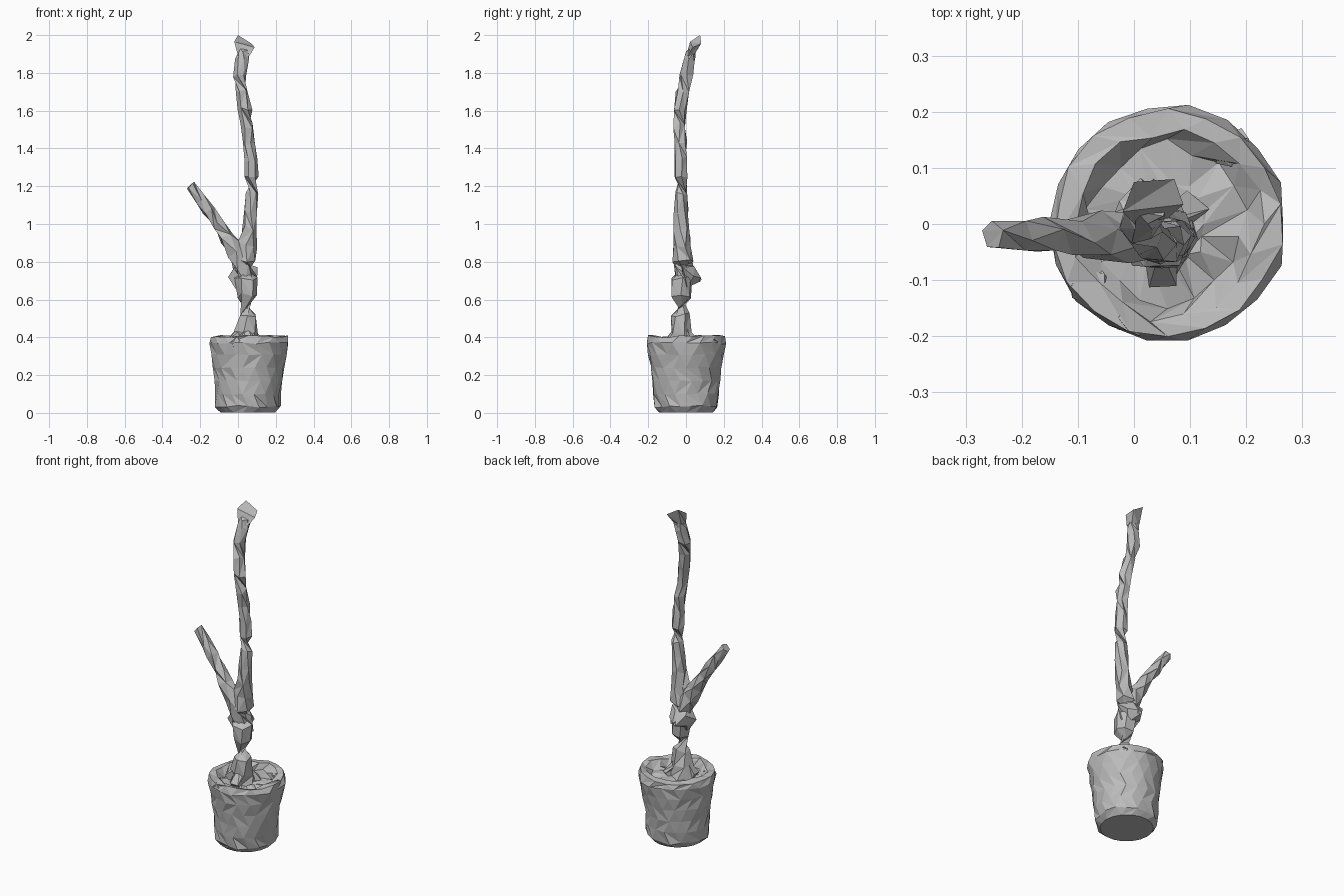
import bpy
import bmesh
import math
import random
from mathutils import Vector

random.seed(4)
cube = bpy.data.objects.get("Cube")
if cube:
    bpy.data.objects.remove(cube, do_unlink=True)

grey = bpy.data.materials.new("plain grey")
grey.use_nodes = True
COLOUR = (0.5, 0.5, 0.5, 1)
grey.diffuse_color = COLOUR
grey.node_tree.nodes["Principled BSDF"].inputs["Base Color"].default_value = COLOUR


def loft(name, rings, caps=True):
    """Skin a list of equal point rings with randomly split triangles."""
    bm = bmesh.new()
    loops = [[bm.verts.new(p) for p in ring] for ring in rings]
    n = len(loops[0])
    for low, high in zip(loops, loops[1:]):
        for i in range(n):
            j = (i + 1) % n
            a, b, c, d = low[i], low[j], high[j], high[i]
            if random.random() < 0.5:
                bm.faces.new((a, b, c))
                bm.faces.new((a, c, d))
            else:
                bm.faces.new((a, b, d))
                bm.faces.new((b, c, d))
    if caps:
        bm.faces.new(loops[0][::-1])
        bm.faces.new(loops[-1])
    bmesh.ops.triangulate(bm, faces=[f for f in bm.faces if len(f.verts) > 3])
    bmesh.ops.recalc_face_normals(bm, faces=bm.faces)
    mesh = bpy.data.meshes.new(name)
    bm.to_mesh(mesh)
    bm.free()
    mesh.materials.append(grey)
    obj = bpy.data.objects.new(name, mesh)
    bpy.context.collection.objects.link(obj)
    return obj


def limb(name, path, sides, rough):
    """Faceted stem along (x, y, z, radius) stations."""
    centres = [Vector(p[:3]) for p in path]
    rings = []
    for k, (centre, station) in enumerate(zip(centres, path)):
        along = centres[min(k + 1, len(path) - 1)] - centres[max(k - 1, 0)]
        turn = along.normalized().to_track_quat("Z", "Y")
        ring = []
        for i in range(sides):
            a = math.tau * (i + 0.5 * (k % 2)) / sides
            r = station[3] * random.uniform(1 - rough, 1 + rough)
            lift = random.uniform(-0.015, 0.015)
            ring.append(centre + turn @ Vector((r * math.cos(a), r * math.sin(a), lift)))
        rings.append(ring)
    return loft(name, rings)


# Pot with thick uneven rim and sunken soil: radius, height, roughness
profile = [(0.145, 0.003, 0.0), (0.17, 0.035, 0.008), (0.175, 0.10, 0.003),
           (0.18, 0.17, 0.003), (0.188, 0.24, 0.003), (0.199, 0.31, 0.004),
           (0.211, 0.37, 0.006), (0.202, 0.405, 0.007), (0.165, 0.402, 0.012),
           (0.14, 0.365, 0.012), (0.07, 0.37, 0.01)]
SIDES = 18
pot_rings = []
for k, (radius, z, rough) in enumerate(profile):
    ring = []
    for i in range(SIDES):
        a = math.tau * (i + 0.5 * (k % 2)) / SIDES
        r = radius + random.uniform(-rough, rough)
        h = max(0, z + random.uniform(-rough, rough))
        ring.append((0.052 + 0.02 * z + r * math.cos(a), r * math.sin(a), h))
    pot_rings.append(ring)
loft("pot_with_soil", pot_rings)

# Main trunk, flared at the soil
trunk = [(0.04, -0.02, 0.36, 0.085), (0.045, -0.025, 0.43, 0.06),
         (0.05, -0.03, 0.52, 0.05), (0.05, -0.025, 0.62, 0.052),
         (0.045, -0.02, 0.71, 0.056), (0.04, -0.02, 0.80, 0.058),
         (0.05, -0.022, 0.89, 0.05), (0.065, -0.025, 0.98, 0.039),
         (0.068, -0.025, 1.07, 0.038), (0.072, -0.025, 1.16, 0.036),
         (0.07, -0.027, 1.25, 0.037), (0.065, -0.03, 1.34, 0.034),
         (0.058, -0.03, 1.43, 0.034), (0.048, -0.035, 1.52, 0.036),
         (0.036, -0.033, 1.61, 0.036), (0.022, -0.018, 1.70, 0.034),
         (0.01, 0.0, 1.79, 0.038), (0.018, 0.014, 1.86, 0.034),
         (0.03, 0.028, 1.91, 0.03)]
limb("trunk", trunk, 6, 0.15)

# Slanted broken tip of the trunk
tip_low = [(0.0, 0.0, 1.89), (0.06, 0.01, 1.89), (0.052, 0.045, 1.90), (0.0, 0.04, 1.89)]
tip_high = [(-0.02, 0.022, 1.965), (0.088, 0.035, 1.935), (0.072, 0.08, 1.955), (0.0, 0.075, 2.0)]
loft("trunk_tip", [tip_low, tip_high])

# Side branch reaching out to the right
branch = [(0.04, -0.015, 0.68, 0.04), (0.02, -0.015, 0.78, 0.055),
          (-0.015, -0.02, 0.86, 0.05), (-0.06, -0.022, 0.93, 0.042),
          (-0.105, -0.022, 1.0, 0.036), (-0.155, -0.02, 1.07, 0.034),
          (-0.2, -0.02, 1.135, 0.029), (-0.253, -0.02, 1.205, 0.028)]
limb("side_branch", branch, 5, 0.12)

# Pointed knot on the back of the trunk
knot = [(0.03, -0.01, 0.72, 0.085), (0.025, 0.03, 0.725, 0.06), (0.025, 0.07, 0.71, 0.012)]
limb("trunk_knot", knot, 5, 0.1)

# Root spurs spreading over the soil
for x, y in ((-0.035, -0.03), (0.1, 0.03), (0.05, -0.09)):
    limb("root_spur", [(0.045, -0.02, 0.46, 0.03), (x, y, 0.37, 0.035)], 4, 0.1)

# Chipped lumps on the rim
for angle, lump in ((218, 0.045), (48, 0.04), (250, 0.035)):
    a = math.radians(angle)
    out = Vector((math.cos(a), math.sin(a), 0))
    base = Vector((0.06, 0, 0)) + out * 0.178
    stations = [(*(base + Vector((0, 0, z))), r * lump)
                for z, r in ((0.33, 0.4), (0.37, 0.95), (0.4, 0.7))]
    limb("rim_lump", stations, 5, 0.15)
